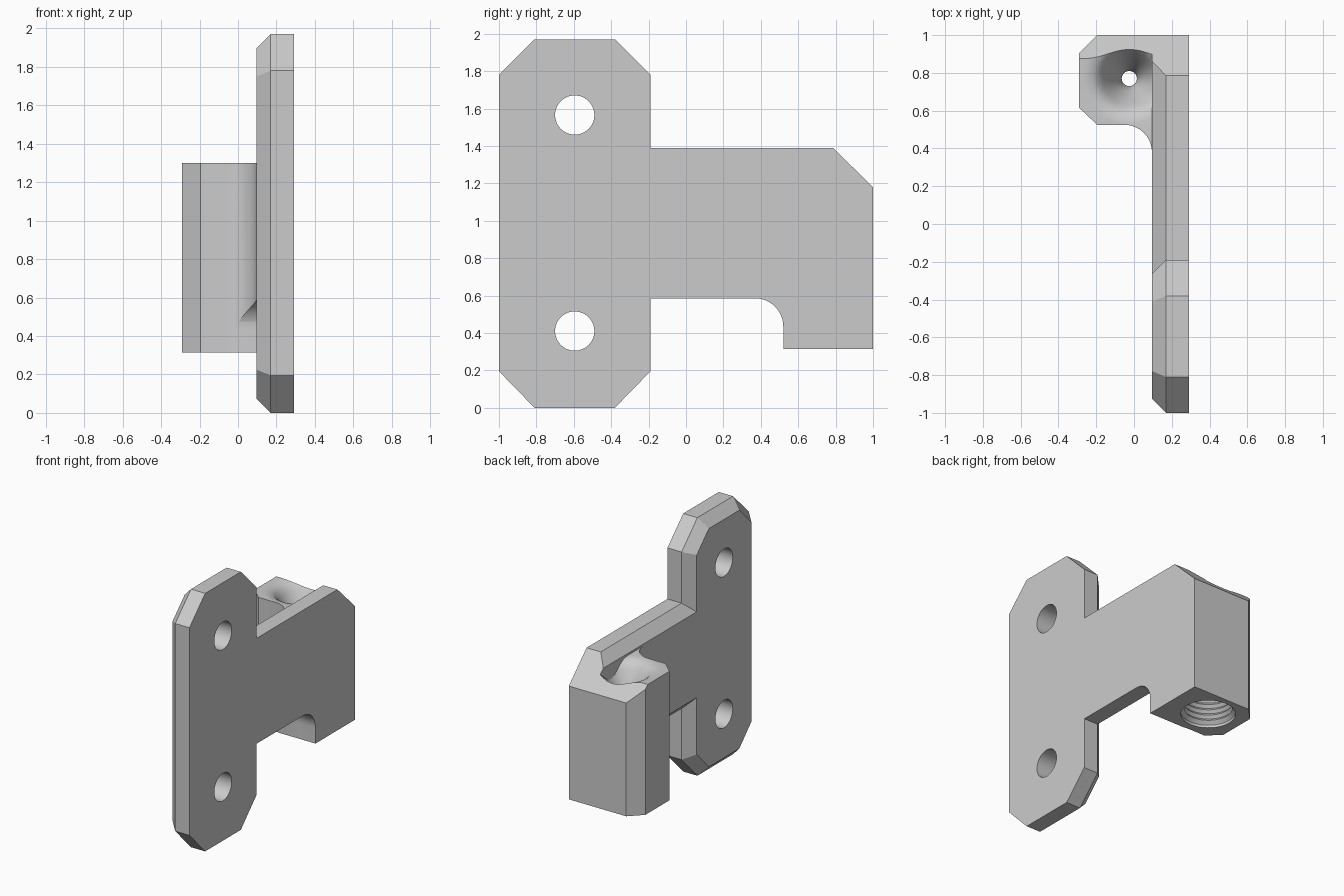
import bpy, bmesh
from math import sin, cos, radians
from mathutils import Vector

if "Cube" in bpy.data.objects:
    bpy.data.objects.remove(bpy.data.objects["Cube"])

grey = bpy.data.materials.new("plain grey")
grey.use_nodes = True
grey.diffuse_color = (0.6, 0.6, 0.6, 1)
grey.node_tree.nodes["Principled BSDF"].inputs["Base Color"].default_value = (0.6, 0.6, 0.6, 1)


def finish(name, bm):
    bmesh.ops.recalc_face_normals(bm, faces=bm.faces[:])
    mesh = bpy.data.meshes.new(name)
    bm.to_mesh(mesh)
    bm.free()
    mesh.materials.append(grey)
    obj = bpy.data.objects.new(name, mesh)
    bpy.context.collection.objects.link(obj)
    return obj


def loft(name, levels, axis):
    """Solid through outlines of equal length, stacked along an axis."""
    bm = bmesh.new()
    rings = []
    for w, pts in levels:
        rings.append([bm.verts.new((w, u, v) if axis == "x" else (u, v, w)) for u, v in pts])
    bm.faces.new(rings[0])
    bm.faces.new(rings[-1])
    n = len(rings[0])
    for a, b in zip(rings, rings[1:]):
        for i in range(n):
            j = (i + 1) % n
            bm.faces.new((a[i], a[j], b[j], b[i]))
    return finish(name, bm)


def prism(name, pts, lo, hi, axis):
    return loft(name, [(lo, pts), (hi, pts)], axis)


def lathe(name, profile, center, steps=48):
    """Solid of revolution about a vertical axis; the profile starts and ends on it."""
    bm = bmesh.new()
    verts = [bm.verts.new((center[0] + r, center[1], z)) for r, z in profile]
    edges = [bm.edges.new(pair) for pair in zip(verts, verts[1:])]
    bmesh.ops.spin(bm, geom=verts + edges, cent=(center[0], center[1], 0),
                   axis=(0, 0, 1), angle=radians(360), steps=steps)
    bmesh.ops.remove_doubles(bm, verts=bm.verts[:], dist=0.0001)
    return finish(name, bm)


def arc(cx, cy, r, start, end, steps=12):
    angles = [radians(start + (end - start) * i / steps) for i in range(steps + 1)]
    return [(cx + r * cos(a), cy + r * sin(a)) for a in angles]


def inset(pts, d):
    """Move every edge of a counter-clockwise outline inward by d."""
    out = []
    for i, p in enumerate(pts):
        p = Vector(p)
        e1 = (p - Vector(pts[i - 1])).normalized()
        e2 = (Vector(pts[(i + 1) % len(pts)]) - p).normalized()
        n1, n2 = Vector((-e1.y, e1.x)), Vector((-e2.y, e2.x))
        out.append(tuple(p + (n1 + n2) * d / (1 + n1.dot(n2))))
    return out


def combine(target, tool, operation):
    mod = target.modifiers.new("combine", "BOOLEAN")
    mod.operation = operation
    mod.solver = "EXACT"
    mod.object = tool
    bpy.context.view_layer.objects.active = target
    bpy.ops.object.modifier_apply(modifier=mod.name)
    bpy.data.objects.remove(tool)


# Mounting plate with its arm, bevelled on the inner side
notch = arc(0.37, 0.435, 0.15, 90, 0)
outline = [(-0.81, 0), (-0.38, 0), (-0.19, 0.195), (-0.19, 0.585)] + notch + [
    (0.52, 0.315), (1, 0.315), (1, 1.39), (-0.19, 1.39), (-0.19, 1.78),
    (-0.38, 1.97), (-0.81, 1.97), (-1, 1.78), (-1, 0.195)]
bracket = loft("bracket", [(0.095, inset(outline, 0.075)), (0.17, outline), (0.29, outline)], "x")

# Socket block with clipped corners and a fillet towards the arm
axis_xy = (-0.025, 0.77)
footprint = [(0.2, 1), (-0.195, 1), (-0.29, 0.905), (-0.29, 0.615), (-0.195, 0.525)]
footprint += arc(-0.05, 0.38, 0.145, 90, 0) + [(0.2, 0.38)]
block = prism("socket_block", footprint, 0.315, 1.3, "z")

# Rounded notch under the arm, cut through the fillet
notch_cut = prism("notch_cutter", [(0, 0.1), (0, 0.585)] + notch + [(0.52, 0.1)], -0.5, 0.5, "x")
combine(block, notch_cut, "DIFFERENCE")

# Funnel in the top of the block
funnel = [(0, 0.8), (0.04, 0.8), (0.04, 1.02), (0.07, 1.1), (0.11, 1.18), (0.14, 1.235),
          (0.165, 1.27), (0.19, 1.288), (0.22, 1.297), (0.25, 1.302), (0.25, 1.4), (0, 1.4)]
combine(block, lathe("funnel_cutter", funnel, axis_xy), "DIFFERENCE")
combine(bracket, block, "UNION")

# Sloped top corner
slope = [(0.6775, 1.495), (1.1075, 1.075), (1.2, 1.6)]
combine(bracket, prism("slope_cutter", slope, -0.5, 0.5, "x"), "DIFFERENCE")

# Ridged socket in the underside
ridges = []
for i in range(12):
    z = 0.36 + i * 0.042
    ridges += [(0.165, z), (0.183, z + 0.021)]
socket = [(0, 0.2), (0.19, 0.2), (0.19, 0.335)] + ridges + [(0.165, 0.88), (0.04, 0.96), (0, 0.96)]
combine(bracket, lathe("socket_cutter", socket, axis_xy), "DIFFERENCE")

# Screw holes
for z in (0.41, 1.565):
    hole = arc(-0.595, z, 0.105, 0, 352.5, 47)
    combine(bracket, prism("hole_cutter", hole, -0.1, 0.5, "x"), "DIFFERENCE")

bpy.ops.object.select_all(action="DESELECT")
bracket.select_set(True)
bpy.context.view_layer.objects.active = bracket
bpy.ops.object.shade_smooth_by_angle(angle=radians(25))
